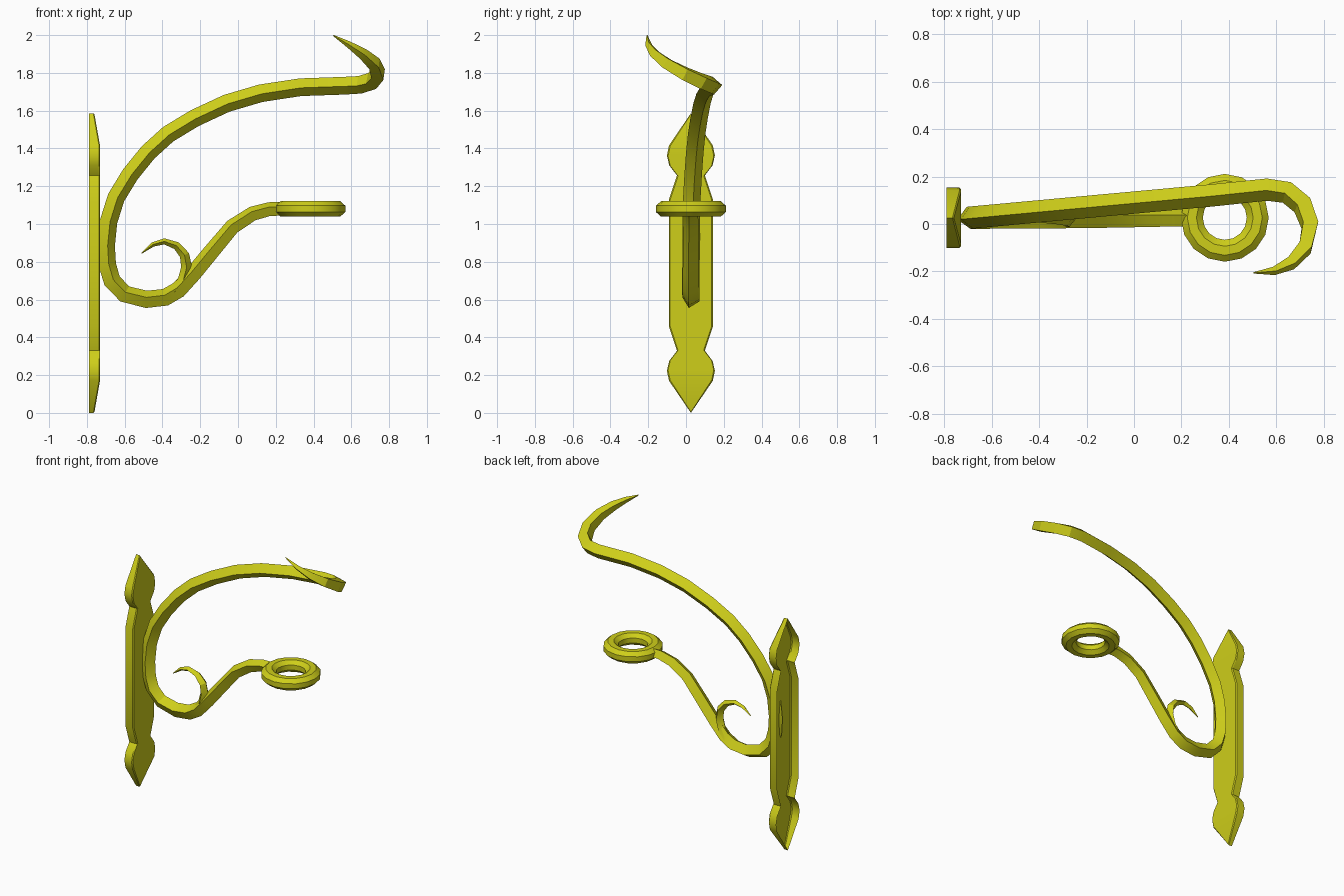
import bpy, bmesh, math
from mathutils import Vector

if "Cube" in bpy.data.objects:
    bpy.data.objects.remove(bpy.data.objects["Cube"])

mat = bpy.data.materials.new("yellow_metal")
mat.diffuse_color = (0.62, 0.62, 0.01, 1)
mat.use_nodes = True
mat.node_tree.nodes["Principled BSDF"].inputs["Base Color"].default_value = mat.diffuse_color
Y0 = 0.026  # centre plane of plate, scroll and ring


def finish(name, bm, angle=25):
    bmesh.ops.remove_doubles(bm, verts=bm.verts, dist=1e-5)
    bmesh.ops.recalc_face_normals(bm, faces=bm.faces)
    me = bpy.data.meshes.new(name)
    bm.to_mesh(me)
    bm.free()
    me.materials.append(mat)
    ob = bpy.data.objects.new(name, me)
    bpy.context.collection.objects.link(ob)
    bpy.ops.object.select_all(action='DESELECT')
    ob.select_set(True)
    bpy.context.view_layer.objects.active = ob
    bpy.ops.object.shade_smooth_by_angle(angle=math.radians(angle))
    return ob


def diamond_sweep(name, pts, radii, side_scale=1.0):
    """Four-sided diamond bar along a path, with ridges kept facing y."""
    pts = [Vector(p) for p in pts]
    bm = bmesh.new()
    rings, side = [], Vector((0, 1, 0))
    for i, p in enumerate(pts):
        a = (p - pts[i - 1]).normalized() if i else (pts[1] - p).normalized()
        b = (pts[i + 1] - p).normalized() if i < len(pts) - 1 else a
        t = (a + b).normalized()
        side = (side - t * side.dot(t)).normalized()
        up = t.cross(side)
        r, s = radii[i], radii[i] * side_scale
        rings.append([bm.verts.new(p + d) for d in (up * r, side * s, -up * r, -side * s)])
    for r0, r1 in zip(rings, rings[1:]):
        for k in range(4):
            bm.faces.new((r0[k], r0[(k + 1) % 4], r1[(k + 1) % 4], r1[k]))
    bm.faces.new(rings[0])
    bm.faces.new(rings[-1])
    return finish(name, bm)


# Wall plate: open-backed shell, pointed at both ends (half width, z, front x)
half = [(0, 0, -.76), (.116, .17, -.73), (.127, .223, -.73), (.115, .275, -.73),
        (.074, .329, -.73), (.116, .456, -.73)]
H = 1.586
rows = half + [(w, H - z, x) for w, z, x in reversed(half)]
bm = bmesh.new()
levels = []
for w, z, x in rows:
    zi = H / 2 + (z - H / 2) * .994
    wi = max(w - .006, 0)
    levels.append([bm.verts.new(c) for c in (
        (-.79, Y0 - w, z), (x - .006, Y0 - w, z), (x, Y0 - wi, zi),
        (x, Y0 + wi, zi), (x - .006, Y0 + w, z), (-.79, Y0 + w, z))])
for a, b in zip(levels, levels[1:]):
    for k in range(5):
        bm.faces.new((a[k], a[k + 1], b[k + 1], b[k]))
bmesh.ops.dissolve_degenerate(bm, dist=1e-5, edges=bm.edges)
finish("wall_plate", bm)

# Main bar: hook tip, upper arch, scroll bottom, then out to the ring
hook = [(.505, -.206, 1.998), (.59, -.198, 1.948), (.663, -.165, 1.90), (.722, -.10, 1.848),
        (.742, -.005, 1.795), (.71, .08, 1.757), (.645, .133, 1.737), (.56, .145, 1.732)]
arch = [(.33, 1.724), (.12, 1.692), (-.06, 1.639), (-.23, 1.56), (-.37, 1.475),
        (-.475, 1.38), (-.57, 1.263), (-.645, 1.14), (-.685, 1.013), (-.698, .885),
        (-.692, .785), (-.667, .70), (-.60, .63), (-.485, .601), (-.385, .612), (-.315, .652),
        (-.235, .74), (-.14, .855), (-.03, .986), (.077, 1.055), (.167, 1.079), (.25, 1.081)]
path = list(hook)
for i, (x, z) in enumerate(arch):
    y = Y0 + (x + .7) * .092 if i < 10 else Y0
    path.append((x, y, z))
radii = [.003, .018, .03, .039, .045] + [.047] * (len(path) - 12) + [.046, .045, .044, .042, .04, .038, .038]
diamond_sweep("scroll_arm", path, radii)

# Small tapering curl branching off the scroll
curl = [(-.335, .64), (-.29, .70), (-.272, .77), (-.283, .835), (-.325, .885),
        (-.39, .908), (-.45, .892), (-.51, .845)]
diamond_sweep("scroll_curl", [(x, Y0, z) for x, z in curl],
              [.03, .03, .029, .026, .021, .016, .012, .002], 1.3)

# Holder ring
bm = bmesh.new()
N, M = 16, 8
grid = []
for i in range(N):
    a = 2 * math.pi * i / N
    ring = []
    for j in range(M):
        b = 2 * math.pi * (j + .5) / M
        r = .139 + .05 * math.cos(b)
        ring.append(bm.verts.new((.383 + r * math.cos(a), Y0 + r * math.sin(a),
                                  1.08 + .044 * math.sin(b))))
    grid.append(ring)
for i in range(N):
    p, q = grid[i], grid[(i + 1) % N]
    for j in range(M):
        bm.faces.new((p[j], q[j], q[(j + 1) % M], p[(j + 1) % M]))
finish("holder_ring", bm)
